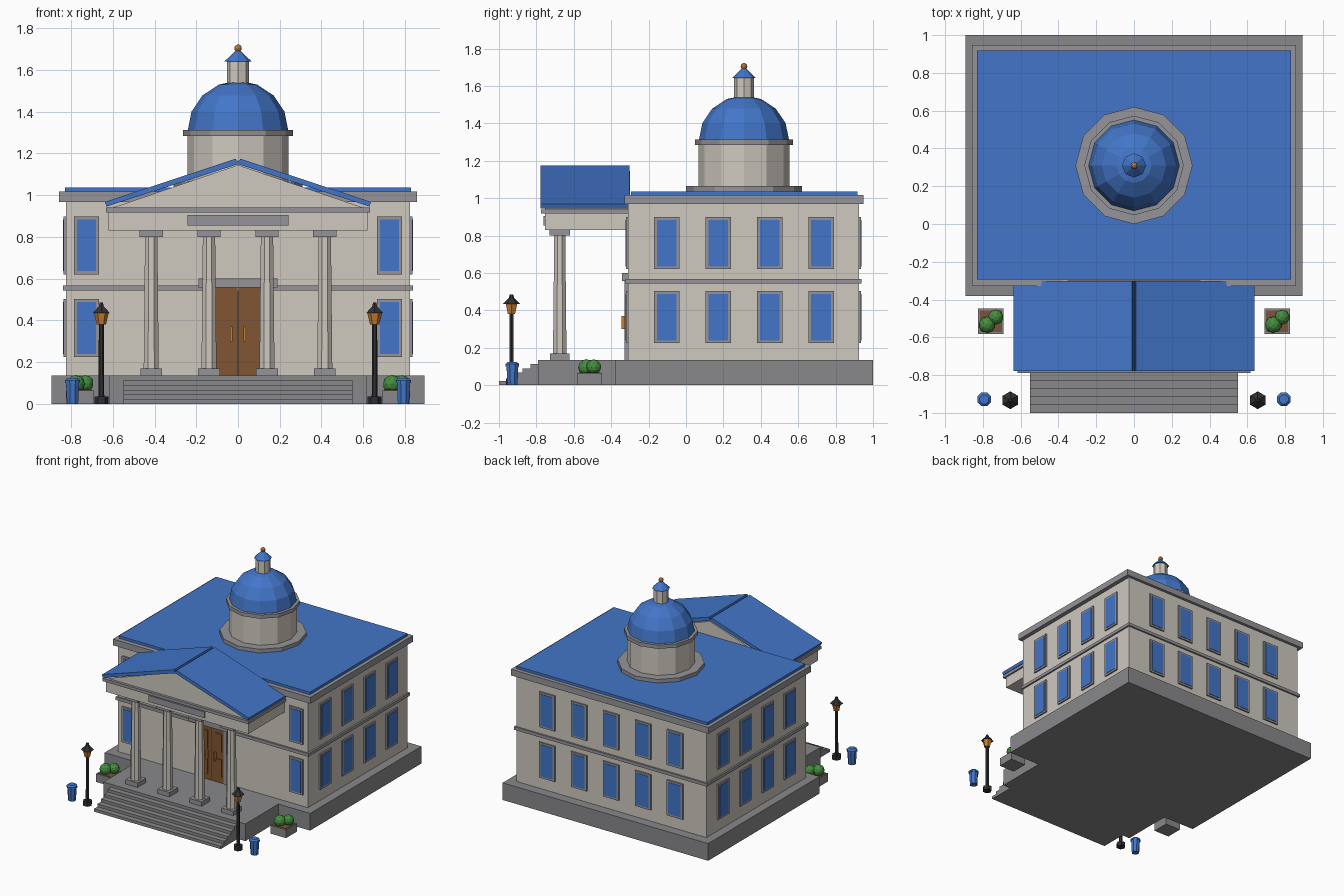
import bpy, bmesh, math
from mathutils import Matrix

cube = bpy.data.objects.get("Cube")
if cube:
    bpy.data.objects.remove(cube, do_unlink=True)


def material(name, r, g, b):
    m = bpy.data.materials.new(name)
    m.use_nodes = True
    m.diffuse_color = (r, g, b, 1)
    m.node_tree.nodes["Principled BSDF"].inputs["Base Color"].default_value = (r, g, b, 1)
    return m


CREAM = material("cream wall", .62, .58, .52)
TRIM = material("grey trim", .30, .30, .32)
STONE = material("base stone", .25, .25, .26)
BLUE = material("blue", .055, .18, .58)
BROWN = material("door brown", .22, .09, .032)
ORANGE = material("amber", .60, .21, .03)
DARK = material("dark metal", .03, .03, .035)
GREEN = material("leaf green", .06, .27, .05)
SOIL = material("soil", .20, .09, .045)


def finish(name, bm, mat):
    bmesh.ops.recalc_face_normals(bm, faces=bm.faces)
    mesh = bpy.data.meshes.new(name)
    bm.to_mesh(mesh)
    bm.free()
    mesh.materials.append(mat)
    ob = bpy.data.objects.new(name, mesh)
    bpy.context.collection.objects.link(ob)
    return ob


def box(name, mat, x, y, z):
    """Box from (low, high) ranges on each axis."""
    bm = bmesh.new()
    bmesh.ops.create_cube(bm, size=1)
    for v in bm.verts:
        for i, (lo, hi) in enumerate((x, y, z)):
            v.co[i] = hi if v.co[i] > 0 else lo
    return finish(name, bm, mat)


def around(c, half):
    return (c - half, c + half)


def lathe(name, mat, x, y, profile, sides, turn=0.0):
    """Faceted turned solid from (radius, height) points."""
    bm = bmesh.new()
    rings = []
    for r, z in profile:
        angles = [turn + math.tau * i / sides for i in range(sides)]
        rings.append([bm.verts.new((x + r * math.cos(a), y + r * math.sin(a), z)) for a in angles])
    for low, high in zip(rings, rings[1:]):
        for i in range(sides):
            j = (i + 1) % sides
            bm.faces.new((low[i], low[j], high[j], high[i]))
    bm.faces.new(rings[0])
    bm.faces.new(rings[-1])
    bmesh.ops.remove_doubles(bm, verts=bm.verts, dist=1e-5)
    return finish(name, bm, mat)


def prism(name, mat, outline, y0, y1):
    """Extrude an x-z outline along y."""
    bm = bmesh.new()
    face = bm.faces.new([bm.verts.new((x, y0, z)) for x, z in outline])
    new = bmesh.ops.extrude_face_region(bm, geom=[face])["geom"]
    bmesh.ops.translate(bm, vec=(0, y1 - y0, 0), verts=[g for g in new if isinstance(g, bmesh.types.BMVert)])
    return finish(name, bm, mat)


def ball(name, mat, x, y, z, r):
    bm = bmesh.new()
    bmesh.ops.create_icosphere(bm, subdivisions=2, radius=r, matrix=Matrix.Translation((x, y, z)))
    return finish(name, bm, mat)


# Base, portico platform and steps
FLOOR = .135
CY = .31
box("base", STONE, (-.893, .893), (-.38, 1), (0, FLOOR))
box("portico_platform", STONE, (-.617, .617), (-.79, -.38), (0, FLOOR))
for i in range(5):
    box("step", STONE, (-.55, .55), (-1 + .042 * i, -.79), (0, FLOOR * (i + 1) / 6))

# Main block, string course, cornice and flat roof
box("main_walls", CREAM, (-.825, .825), (-.31, .925), (FLOOR, .97))
box("string_course", TRIM, (-.838, .838), (-.323, .938), (.543, .567))
box("cornice", TRIM, (-.858, .858), (-.328, .948), (.968, 1.017))
box("main_roof", BLUE, (-.83, .83), (-.293, .918), (1.017, 1.037))


def window(axis, wall, out, c, z, half):
    """Framed pane on a wall facing along axis 0 (x) or 1 (y)."""
    for name, mat, depth, inset in (("window_frame", TRIM, .011, 0), ("window_glass", BLUE, .014, .015)):
        across = around(c, half - inset)
        through = tuple(sorted((wall - out * .01, wall + out * depth)))
        up = around(z, .139 - inset)
        box(name, mat, *((through, across, up) if axis == 0 else (across, through, up)))


for z in (.364, .76):
    for side in (-1, 1):
        for k in range(4):
            window(0, side * .825, side, CY + (k - 1.5) * .275, z, .068)
        window(1, -.31, -1, side * .726, z, .06)
    for k in range(-2, 3):
        window(1, .925, 1, k * .278, z, .068)

# Double door with surround
box("door_lintel", TRIM, (-.19, .19), (-.342, -.31), (.557, .60))
for s in (-1, 1):
    box("door_jamb", TRIM, sorted((s * .105, s * .13)), (-.33, -.31), (FLOOR, .557))
    box("door_leaf", BROWN, sorted((s * .003, s * .105)), (-.325, -.31), (FLOOR, .557))
    for z in (.25, .45):
        box("door_panel", BROWN, around(s * .06, .028), (-.33, -.32), around(z, .07))
    box("door_handle", ORANGE, around(s * .033, .006), (-.345, -.32), (.30, .37))
box("door_gap", DARK, (-.003, .003), (-.322, -.31), (FLOOR, .557))

# Portico columns
for x in (-.416, -.139, .139, .416):
    box("column_base", TRIM, around(x, .052), around(-.675, .052), (FLOOR, .17))
    lathe("column_shaft", CREAM, x, -.675, [(.039, .17), (.032, .80)], 8, math.pi / 8)
    box("column_capital", TRIM, around(x, .056), around(-.675, .056), (.80, .83))

# Entablature, pediment and gabled portico roof
box("entablature", CREAM, (-.62, .62), (-.755, -.31), (.83, .917))
box("name_plate", TRIM, (-.242, .242), (-.763, -.75), (.855, .904))
box("portico_cornice", TRIM, (-.633, .633), (-.775, -.31), (.917, .94))
prism("pediment", CREAM, [(-.60, .94), (.60, .94), (0, 1.145)], -.755, -.30)
for s in (-1, 1):
    prism("portico_roof", BLUE, [(s * .003, 1.148), (s * .63, .946), (s * .638, .968), (s * .010, 1.175)], -.778, -.302)
prism("roof_ridge", BLUE, [(-.012, 1.148), (.012, 1.148), (0, 1.168)], -.778, -.302)

# Drum, dome and lantern
lathe("drum_base", TRIM, 0, CY, [(.31, 1.035), (.31, 1.066)], 12)
lathe("drum", CREAM, 0, CY, [(.243, 1.06), (.243, 1.285)], 12)
lathe("drum_cornice", TRIM, 0, CY, [(.263, 1.284), (.263, 1.313)], 12)
arc = [i * math.pi / 8 for i in range(4)]
lathe("dome", BLUE, 0, CY, [(.241 * math.cos(a), 1.31 + .238 * math.sin(a)) for a in arc] + [(.01, 1.548)], 12)
lathe("lantern", CREAM, 0, CY, [(.053, 1.53), (.053, 1.645)], 8)
lathe("lantern_roof", BLUE, 0, CY, [(.064, 1.642), (.006, 1.698)], 8)
ball("finial", ORANGE, 0, CY, 1.705, .018)

# Street furniture on both sides of the steps
for s in (-1, 1):
    x, y = s * .655, -.933
    lathe("lamp_foot", DARK, x, y, [(.034, 0), (.034, .035)], 6)
    lathe("lamp_post", DARK, x, y, [(.014, .03), (.012, .385)], 6)
    lathe("lamp_glass", ORANGE, x, y, [(.022, .38), (.036, .437)], 6)
    lathe("lamp_cap", DARK, x, y, [(.047, .435), (.014, .467), (.009, .485)], 6, math.pi / 6)

    x, y = s * .793, -.928
    lathe("bin_body", BLUE, x, y, [(.029, 0), (.034, .10)], 8, math.pi / 8)
    lathe("bin_lid", BLUE, x, y, [(.039, .10), (.039, .113), (.026, .124)], 8, math.pi / 8)

    x, y = s * .758, -.515
    box("planter", STONE, around(x, .067), around(y, .067), (0, .065))
    box("planter_soil", SOIL, around(x, .058), around(y, .058), (.06, .068))
    ball("bush", GREEN, x - .02, y - .018, .095, .044)
    ball("bush", GREEN, x + .026, y + .022, .098, .04)
